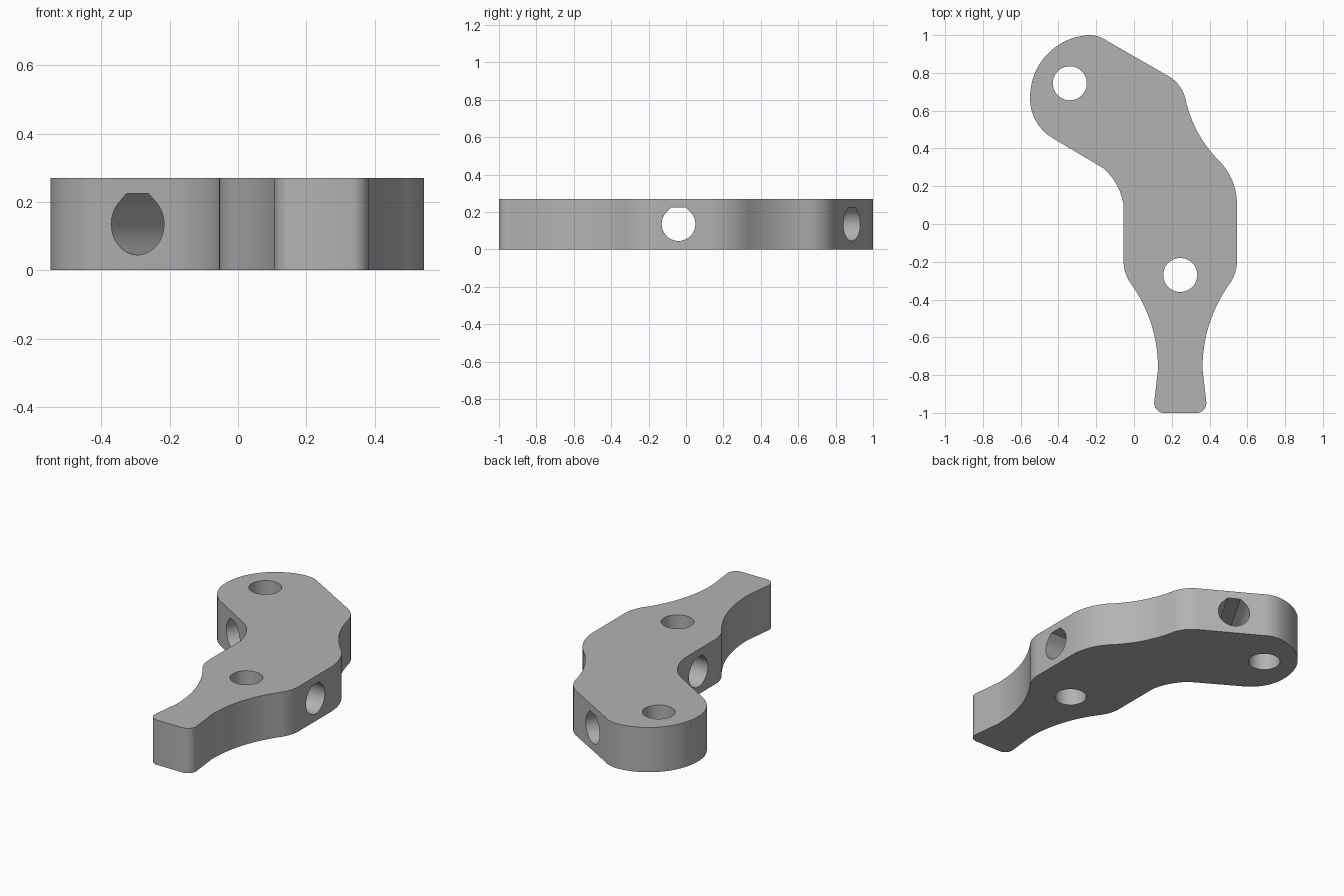
import bpy, bmesh, math
from mathutils import Vector, Matrix

if "Cube" in bpy.data.objects:
    bpy.data.objects.remove(bpy.data.objects["Cube"])

H = 0.27          # plate thickness
AXIS = 0.245      # centre line of the lower arm


def arc(a, m, b, n=12):
    """Points on the circle arc from a through m to b, without b."""
    (ax, ay), (mx, my), (bx, by) = a, m, b
    d = 2 * (ax * (my - by) + mx * (by - ay) + bx * (ay - my))
    sa, sm, sb = ax * ax + ay * ay, mx * mx + my * my, bx * bx + by * by
    cx = (sa * (my - by) + sm * (by - ay) + sb * (ay - my)) / d
    cy = (sa * (bx - mx) + sm * (ax - bx) + sb * (mx - ax)) / d
    r = math.hypot(ax - cx, ay - cy)
    t0, tm, t1 = (math.atan2(y - cy, x - cx) for x, y in (a, m, b))
    sweep = (t1 - t0) % math.tau
    if (tm - t0) % math.tau > sweep:
        sweep -= math.tau
    return [(cx + r * math.cos(t0 + sweep * i / n),
             cy + r * math.sin(t0 + sweep * i / n)) for i in range(n)]


def prism(name, pts, depth, matrix=Matrix()):
    """Closed profile extruded along local z."""
    bm = bmesh.new()
    face = bm.faces.new([bm.verts.new((x, y, 0)) for x, y in pts])
    ext = bmesh.ops.extrude_face_region(bm, geom=[face])
    top = [v for v in ext["geom"] if isinstance(v, bmesh.types.BMVert)]
    bmesh.ops.translate(bm, vec=(0, 0, depth), verts=top)
    bmesh.ops.transform(bm, matrix=matrix, verts=bm.verts)
    bmesh.ops.recalc_face_normals(bm, faces=bm.faces)
    me = bpy.data.meshes.new(name)
    bm.to_mesh(me)
    bm.free()
    ob = bpy.data.objects.new(name, me)
    bpy.context.collection.objects.link(ob)
    return ob


# Lower arm, right side from top to bottom, mirrored for the left side
side = (arc((0.545, -0.20), (0.535, -0.26), (0.505, -0.318), 8)
        + arc((0.505, -0.318), (0.407, -0.505), (0.363, -0.77), 16)
        + [(0.363, -0.77)]
        + arc((0.382, -0.935), (0.372, -0.98), (0.34, -1.0), 6) + [(0.34, -1.0)])
mirrored = [(2 * AXIS - x, y) for x, y in reversed(side)]

# Upper bent arm: left elbow, rounded end, shoulder, right elbow
upper = (arc((-0.055, 0.10), (-0.093, 0.21), (-0.16, 0.294))
         + [(-0.16, 0.294)]
         + arc((-0.426, 0.452), (-0.514, 0.536), (-0.55, 0.67), 14)
         + arc((-0.55, 0.67), (-0.454, 0.904), (-0.24, 1.0), 20)
         + arc((-0.24, 1.0), (-0.19, 0.993), (-0.14, 0.968), 6)
         + [(-0.14, 0.968)]
         + arc((0.17, 0.79), (0.234, 0.74), (0.272, 0.664))
         + arc((0.272, 0.664), (0.335, 0.49), (0.44, 0.345))
         + arc((0.44, 0.345), (0.517, 0.237), (0.545, 0.10)) + [(0.545, 0.10)])
body = prism("bracket_body", side + mirrored + upper, H)

# Round vertical holes and flat-topped cross holes
R = 0.09
circle = [(R * math.cos(math.tau * i / 48), R * math.sin(math.tau * i / 48)) for i in range(48)]
k = R * (math.sqrt(2) - 1)
teardrop = [(R * math.cos(math.radians(a)), R * math.sin(math.radians(a)))
            for a in range(135, 406, 6)] + [(R * 0.7071, R * 0.7071), (k, R), (-k, R)]
cutters = [prism("hole_cutter", circle, 1, Matrix.Translation((x, y, -0.4)))
           for x, y in ((-0.34, 0.745), (AXIS, -0.27))]
for x, y, angle in ((AXIS, -0.04, 0), (-0.145, 0.632, 60)):
    direction = Vector((math.cos(math.radians(angle)), math.sin(math.radians(angle)), 0))
    up = Vector((0, 0, 1))
    across = up.cross(direction)
    m = Matrix((across, up, direction)).transposed().to_4x4()
    m.translation = Vector((x, y, H / 2)) - direction * 0.45
    cutters.append(prism("cross_hole_cutter", teardrop, 0.9, m))

bpy.context.view_layer.objects.active = body
body.select_set(True)
for c in cutters:
    c.hide_render = True
    mod = body.modifiers.new("hole", "BOOLEAN")
    mod.operation, mod.solver, mod.object = "DIFFERENCE", "EXACT", c
    bpy.ops.object.modifier_apply(modifier=mod.name)
    bpy.data.objects.remove(c)

# Grey finish, smooth curves with sharp edges
grey = bpy.data.materials.new("grey")
grey.diffuse_color = (0.45, 0.45, 0.45, 1)
grey.use_nodes = True
grey.node_tree.nodes["Principled BSDF"].inputs["Base Color"].default_value = grey.diffuse_color
body.data.materials.clear()
body.data.materials.append(grey)
bpy.ops.object.shade_smooth_by_angle(angle=math.radians(25))
